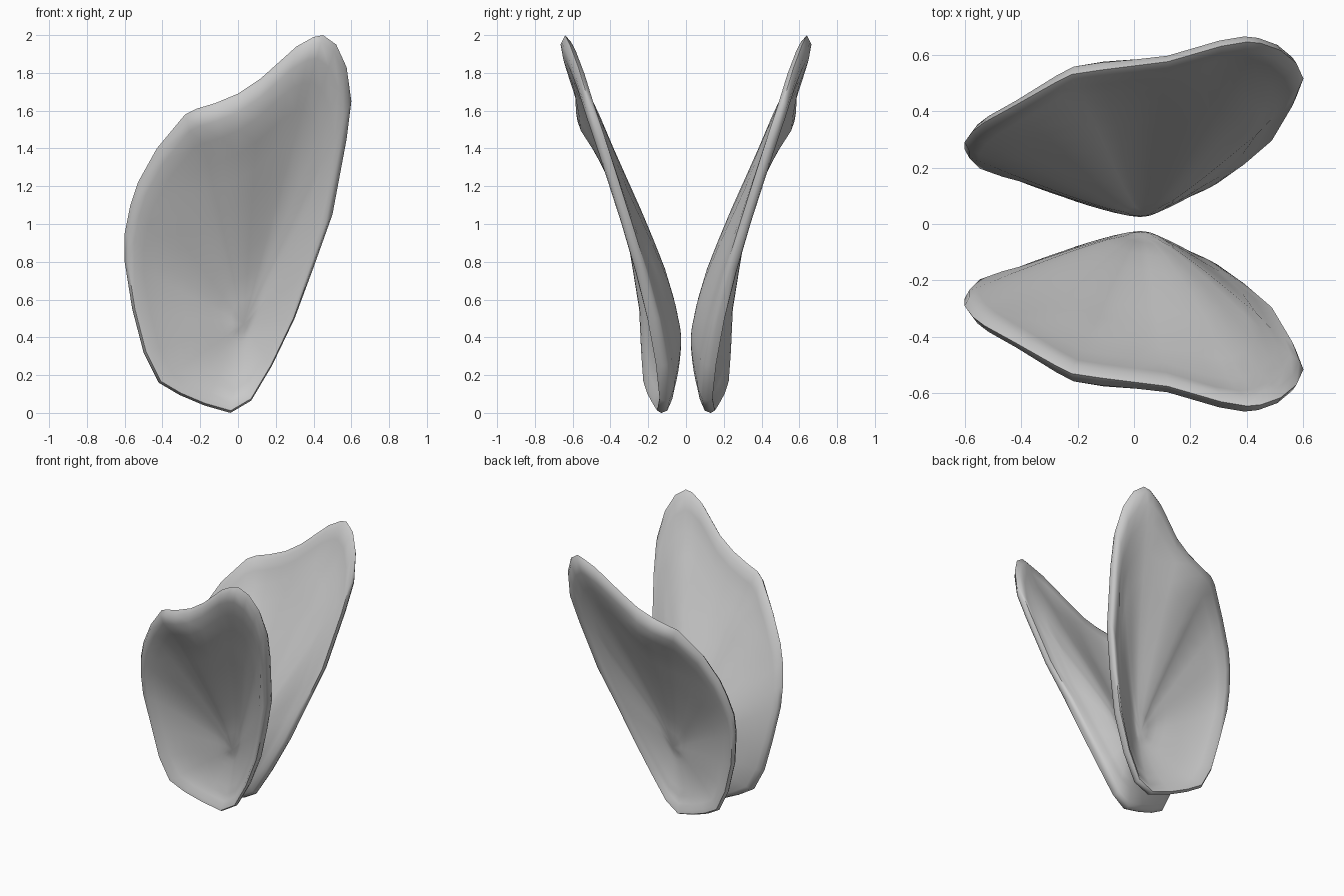
import bpy, bmesh, math

if "Cube" in bpy.data.objects:
    bpy.data.objects.remove(bpy.data.objects["Cube"])

# Rim outline of one ear: x, z, distance from the middle plane
RIM = [(-.04, .0, .13), (-.18, .04, .155), (-.31, .095, .185), (-.42, .16, .205),
       (-.50, .32, .215), (-.56, .55, .225), (-.60, .80, .265), (-.60, .95, .29),
       (-.57, 1.10, .33), (-.53, 1.22, .36), (-.43, 1.40, .415), (-.28, 1.58, .50),
       (-.22, 1.61, .53), (-.12, 1.64, .545), (0, 1.69, .56), (.12, 1.77, .575),
       (.31, 1.94, .63), (.40, 1.99, .645), (.45, 2.0, .64), (.52, 1.95, .615),
       (.575, 1.83, .57), (.60, 1.65, .515), (.575, 1.45, .45), (.50, 1.05, .325),
       (.40, .77, .24), (.30, .50, .17), (.18, .25, .13), (.07, .065, .115)]
CX, CZ, CY = .03, .47, .022
HALF = .024
RINGS = [.975, .92, .84, .74, .63, .52, .41, .3, .2, .1]


def bump(x, z, cx, cz, sx, sz):
    return math.exp(-((x - cx) / sx) ** 2 - ((z - cz) / sz) ** 2)


def shell_point(rim, r, front):
    """Point on the bulging inner sheet or the hollow outer sheet."""
    x0, z0, y0 = rim
    dx, dz = x0 - CX, z0 - CZ
    up = dz / math.hypot(dx, dz)
    w = up * up
    shaped = (r * r * (3 - 2 * r) + r) / 2 if up > 0 else r ** 3
    s = (1 - w) * r ** 1.2 + w * shaped
    x, z = CX + dx * r, CZ + dz * r
    y = CY + (y0 - HALF - CY) * s
    if front:
        y += 2 * HALF
        y += .012 * math.exp(-((r - .9) / .07) ** 2)      # rolled lip
        y += .030 * bump(x, z, .03, 1.52, .25, .08)       # fold above the hollow
        y -= .010 * bump(x, z, 0, 1.36, .2, .08)
        y += .015 * bump(x, z, .32, .98, .05, .2)         # side fold
        y += .010 * bump(x, z, -.2, .5, .06, .25)         # faint inner ridge
        y += .020 * bump(x, z, .05, .6, .3, .35)          # thicker base
    return x, y, z


def make_ear(name, side):
    bm = bmesh.new()

    def vert(p):
        return bm.verts.new((p[0], side * p[1], p[2]))

    n = len(RIM)
    edge = [vert((x, y, z)) for x, z, y in RIM]
    inner = []
    for front in (False, True):
        prev = edge
        for r in RINGS:
            ring = [vert(shell_point(p, r, front)) for p in RIM]
            for i in range(n):
                j = (i + 1) % n
                bm.faces.new((prev[i], prev[j], ring[j], ring[i]))
            if r < .8:
                inner += ring
            prev = ring
        centre = vert(shell_point(RIM[0], 0, front))
        inner.append(centre)
        for i in range(n):
            bm.faces.new((prev[i], prev[(i + 1) % n], centre))
    # Relax the sheets in depth only so the bulge flows smoothly
    for _ in range(4):
        bmesh.ops.smooth_vert(bm, verts=inner, factor=.5, use_axis_y=True)
    bmesh.ops.recalc_face_normals(bm, faces=bm.faces)
    mesh = bpy.data.meshes.new(name)
    bm.to_mesh(mesh)
    bm.free()
    ob = bpy.data.objects.new(name, mesh)
    bpy.context.collection.objects.link(ob)
    bpy.ops.object.select_all(action='DESELECT')
    ob.select_set(True)
    bpy.context.view_layer.objects.active = ob
    bpy.ops.object.shade_smooth_by_angle(angle=math.radians(60))


# Pair of ears mirrored across the middle plane
make_ear("ear_front", -1)
make_ear("ear_back", 1)
